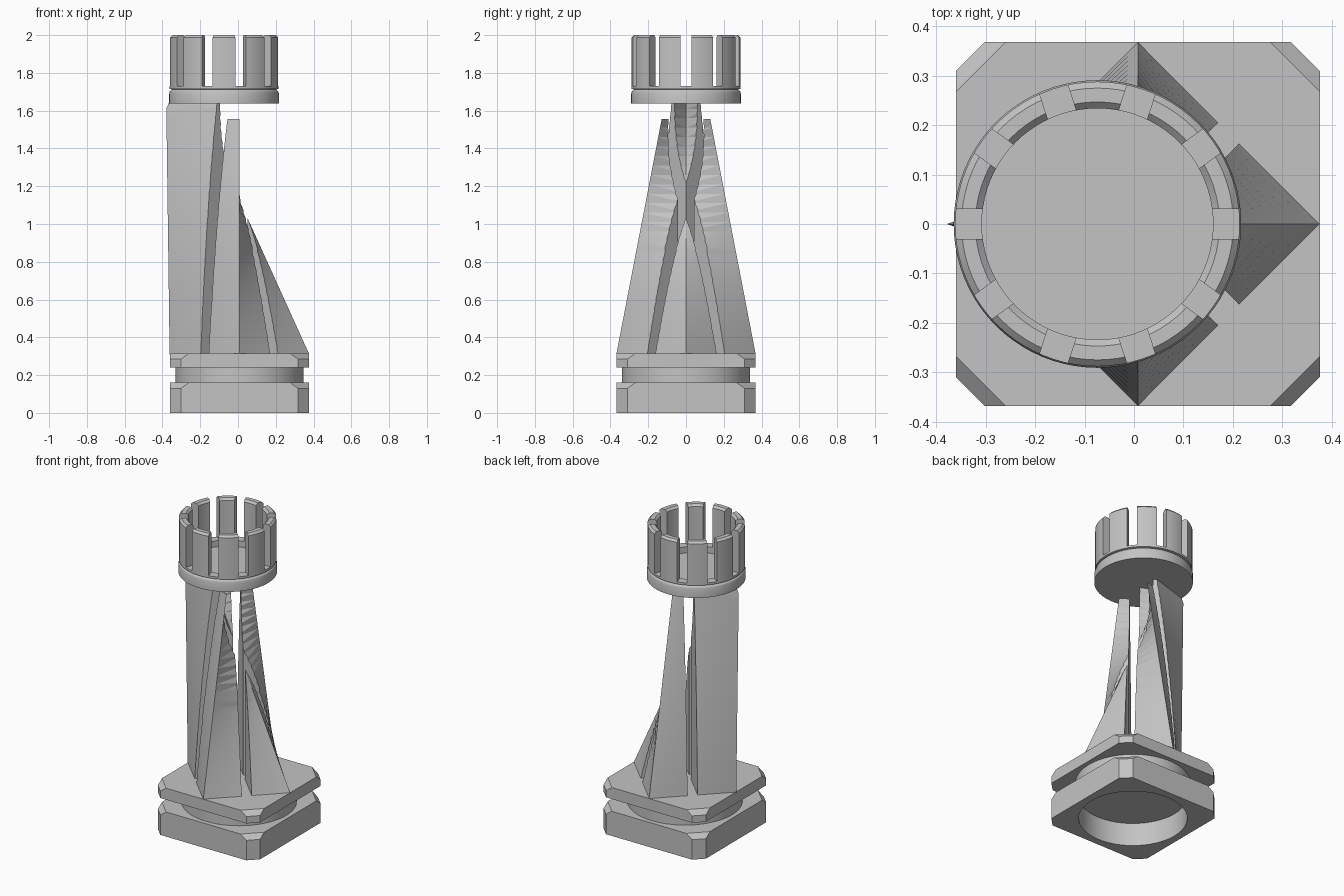
import bpy, bmesh, math
from mathutils import Matrix

if "Cube" in bpy.data.objects:
    bpy.data.objects.remove(bpy.data.objects["Cube"])

grey = bpy.data.materials.new("plain grey")
grey.diffuse_color = (0.55, 0.55, 0.55, 1)
grey.use_nodes = True
grey.node_tree.nodes["Principled BSDF"].inputs["Base Color"].default_value = grey.diffuse_color
CX = 0.008          # centre of the base
TOP_X = -0.074      # centre of the crown


def finish(name, bm):
    bmesh.ops.recalc_face_normals(bm, faces=bm.faces)
    me = bpy.data.meshes.new(name)
    bm.to_mesh(me)
    bm.free()
    me.materials.append(grey)
    ob = bpy.data.objects.new(name, me)
    bpy.context.collection.objects.link(ob)
    return ob


def loft(name, loops):
    """Skin a stack of closed loops and cap both ends."""
    bm = bmesh.new()
    rows = [[bm.verts.new(p) for p in loop] for loop in loops]
    n = len(rows[0])
    for a, b in zip(rows, rows[1:]):
        for i in range(n):
            j = (i + 1) % n
            bm.faces.new((a[i], a[j], b[j], b[i]))
    bm.faces.new(rows[0])
    bm.faces.new(rows[-1])
    bmesh.ops.triangulate(bm, faces=[f for f in bm.faces if n == 4])
    return finish(name, bm)


def lathe(name, profile, cx, seg=80):
    return loft(name, [[(cx + r * math.cos(2 * math.pi * i / seg),
                         r * math.sin(2 * math.pi * i / seg), z)
                        for i in range(seg)] for r, z in profile])


def box(name, centre, size, angle=0):
    bm = bmesh.new()
    bmesh.ops.create_cube(bm, size=1, matrix=Matrix.Translation(centre)
                          @ Matrix.Rotation(angle, 4, 'Z')
                          @ Matrix.Diagonal((*size, 1)))
    return finish(name, bm)


def cut(ob, cutters):
    bpy.context.view_layer.objects.active = ob
    for c in cutters:
        m = ob.modifiers.new("cut", 'BOOLEAN')
        m.operation = 'DIFFERENCE'
        m.solver = 'EXACT'
        m.object = c
        bpy.ops.object.modifier_apply(modifier=m.name)
        bpy.data.objects.remove(c)


def smooth(ob, deg=25):
    bpy.ops.object.select_all(action='DESELECT')
    ob.select_set(True)
    bpy.context.view_layer.objects.active = ob
    bpy.ops.object.shade_smooth_by_angle(angle=math.radians(deg))


def octagon(z, c, h=0.368):
    """Square with corners cut by c."""
    k = h - c
    return [(CX + x, y, z) for x, y in ((h, -k), (h, k), (k, h), (-k, h),
                                        (-h, k), (-h, -k), (-k, -h), (k, -h))]


# base: two corner-cut plates joined by a round neck, hollow underneath
def plate(name, z0, z1):
    return loft(name, [octagon(z0, 0.058), octagon(z1 - 0.03, 0.058),
                       octagon(z1, 0.1)])


lower = plate("lower_base", 0, 0.16)
cut(lower, [lathe("hole_cutter", [(0.32, -0.1), (0.32, 0.15)], CX)])
smooth(lower)
smooth(lathe("base_neck", [(0.34, 0.155), (0.34, 0.245)], CX))
plate("upper_base", 0.24, 0.315)


# tower: ruled diamond that turns into a crescent as its right corner sweeps left
def section(z):
    t = z - 0.315
    left = -0.362 - 0.0135 * t + (0.014 if z > 1.63 else 0)
    side = 0.368 - 0.193 * t
    return [(left, 0, z), (CX, -side, z), (0.375 - 0.453 * t, 0, z), (CX, side, z)]


levels = [0.31 + (1.61 - 0.31) * i / 26 for i in range(27)] + [1.643]
tower = loft("tower_blades", [section(z) for z in levels])
cut(tower, [box("slot_cutter", (CX, 0, 1.1), (2, 0.06, 2), a)
            for a in (math.pi / 4, -math.pi / 4)]
    + [box("tip_cutter", (0.415, 0, 1.755), (1, 1, 0.4))])
smooth(tower, 20)

# crown: dished disc with a ring of ten chamfered teeth
crown = lathe("crown", [(0.291, 1.637), (0.291, 1.688), (0.287, 1.702), (0.276, 1.713),
                        (0.288, 1.716), (0.288, 1.987), (0.275, 2.0), (0.247, 2.0),
                        (0.234, 1.987), (0.234, 1.69)], TOP_X)
cut(crown, [box("gap_cutter", (TOP_X, 0, 1.93), (1, 0.06, 0.4), math.pi / 5 * i)
            for i in range(5)])
smooth(crown)
